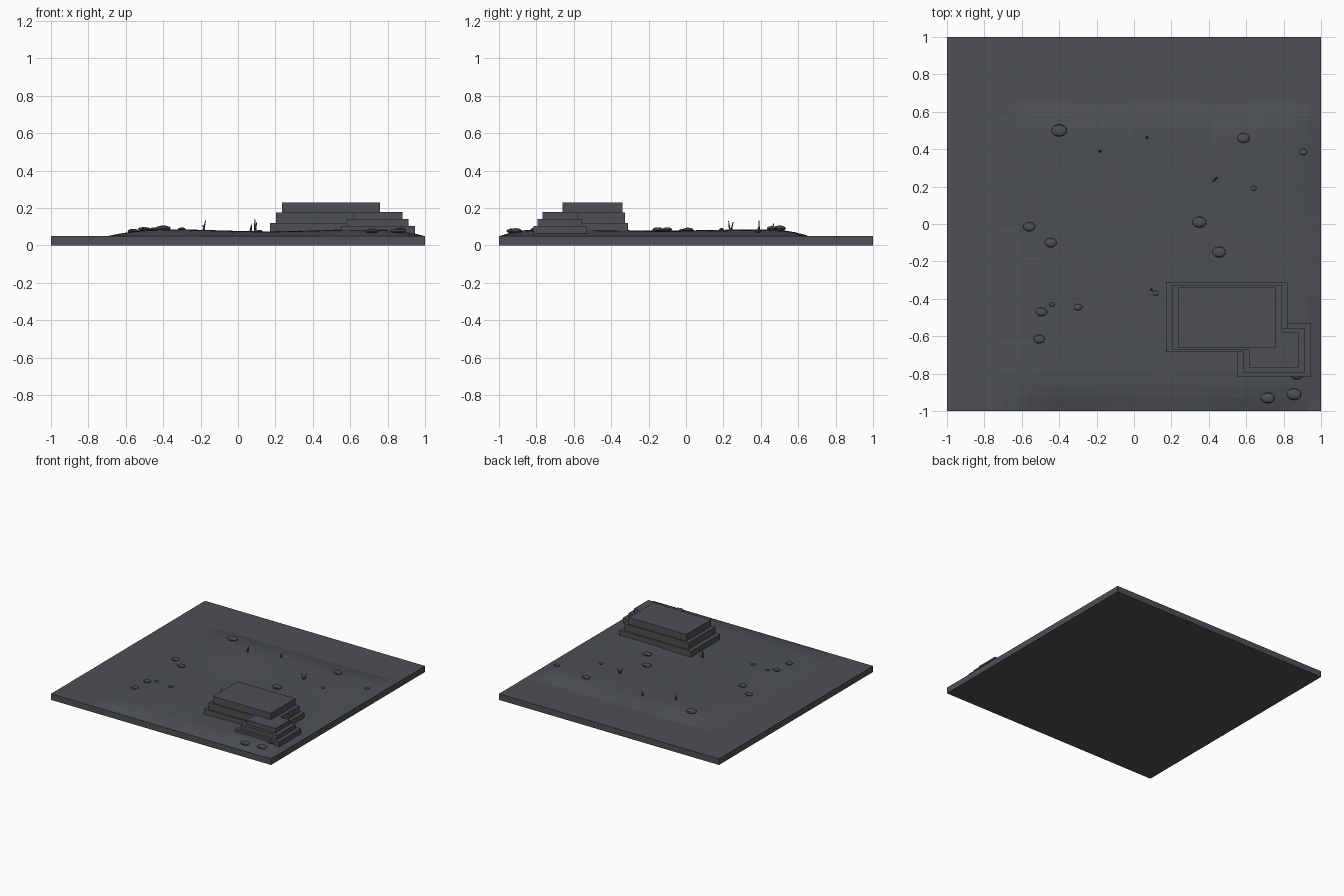
import bpy, bmesh, math
from mathutils import Vector

if "Cube" in bpy.data.objects:
    bpy.data.objects.remove(bpy.data.objects["Cube"])

grey = bpy.data.materials.new("slate grey")
grey.diffuse_color = (0.074, 0.080, 0.088, 1)
grey.use_nodes = True
grey.node_tree.nodes["Principled BSDF"].inputs["Base Color"].default_value = grey.diffuse_color


def finish(name, bm):
    me = bpy.data.meshes.new(name)
    bm.normal_update()
    bm.to_mesh(me)
    bm.free()
    me.materials.append(grey)
    ob = bpy.data.objects.new(name, me)
    bpy.context.collection.objects.link(ob)
    return ob


def box(name, x0, x1, y0, y1, z0, z1):
    bm = bmesh.new()
    bmesh.ops.create_cube(bm, size=1)
    bmesh.ops.scale(bm, vec=(x1 - x0, y1 - y0, z1 - z0), verts=bm.verts)
    bmesh.ops.translate(bm, vec=((x0 + x1) / 2, (y0 + y1) / 2, (z0 + z1) / 2), verts=bm.verts)
    return finish(name, bm)


def ramp(d, width):
    t = min(max(d / width, 0), 1)
    return t * (2 - t)


# Height of the mounded ground
X0, X1, Y0, Y1 = -0.70, 1.0, -1.0, 0.65


def ground(x, y):
    edge = (ramp(x - X0, 0.26) * ramp(X1 - x, 0.2)
            * ramp(y - Y0, 0.18) * ramp(Y1 - y + 0.015 * math.sin(9 * x), 0.2))
    wave = 0.005 * math.cos(6.3 * (x + 0.35)) + 0.003 * math.cos(6 * (y - 0.4))
    return 0.0495 + edge * (0.028 + wave)


# Base slab
box("base_slab", -1, 1, -1, 1, 0, 0.05)

# Uneven ground
bm = bmesh.new()
N = 24
bmesh.ops.create_grid(bm, x_segments=N, y_segments=N, size=1)
for v in bm.verts:
    v.co.x = X0 + (v.co.x + 1) / 2 * (X1 - X0)
    v.co.y = Y0 + (v.co.y + 1) / 2 * (Y1 - Y0)
    v.co.z = ground(v.co.x, v.co.y)
finish("ground_mound", bm)

# Stepped platforms: x0, x1, y0, y1, top
main = [(0.17, 0.82, -0.685, -0.31, 0.12),
        (0.203, 0.79, -0.673, -0.327, 0.175),
        (0.235, 0.76, -0.66, -0.34, 0.23)]
side = [(0.55, 0.945, -0.815, -0.53, 0.105),
        (0.583, 0.912, -0.793, -0.555, 0.142),
        (0.615, 0.88, -0.768, -0.58, 0.178)]
for label, tiers in (("main", main), ("side", side)):
    bottom = 0.05
    for i, (x0, x1, y0, y1, top) in enumerate(tiers):
        box(f"{label}_platform_tier_{i + 1}", x0, x1, y0, y1, bottom, top)
        bottom = top

# Flattened boulders: x, y, radius
rocks = [(-0.4, 0.5, .042), (0.585, 0.46, .034), (0.905, 0.385, .022), (0.64, 0.19, .016),
         (0.35, 0.01, .038), (0.455, -0.15, .037), (-0.56, -0.015, .032), (-0.445, -0.1, .032),
         (-0.495, -0.47, .03), (-0.44, -0.43, .015), (-0.3, -0.445, .022), (-0.507, -0.615, .03),
         (0.115, -0.37, .018), (0.87, -0.805, .034), (0.715, -0.93, .037), (0.855, -0.91, .04)]
for i, (x, y, r) in enumerate(rocks):
    bm = bmesh.new()
    bmesh.ops.create_uvsphere(bm, u_segments=10, v_segments=6, radius=r)
    bmesh.ops.scale(bm, vec=(1, 0.8, 0.36), verts=bm.verts)
    bmesh.ops.translate(bm, vec=(x, y, ground(x, y) + 0.2 * r), verts=bm.verts)
    finish(f"boulder_{i + 1}", bm)

# Thin dead stalks: x, y, height, lean in x, lean in y
stalks = [(-0.185, 0.39, 0.055, 0.012, 0.0), (-0.18, 0.385, 0.03, -0.008, 0.006),
          (0.065, 0.465, 0.035, 0.006, -0.01), (0.07, 0.46, 0.045, 0.004, 0.008),
          (0.43, 0.235, 0.055, -0.012, -0.008), (0.435, 0.24, 0.05, 0.012, 0.012),
          (0.09, -0.35, 0.075, 0.0, 0.004), (0.093, -0.35, 0.055, 0.006, -0.006)]
for i, (x, y, h, lx, ly) in enumerate(stalks):
    bm = bmesh.new()
    bmesh.ops.create_cone(bm, cap_ends=True, segments=5, radius1=0.006, radius2=0.002, depth=h)
    for v in bm.verts:
        t = v.co.z / h + 0.5
        v.co += Vector((x + lx * t, y + ly * t, ground(x, y) + h / 2 - 0.004))
    finish(f"stalk_{i + 1}", bm)
